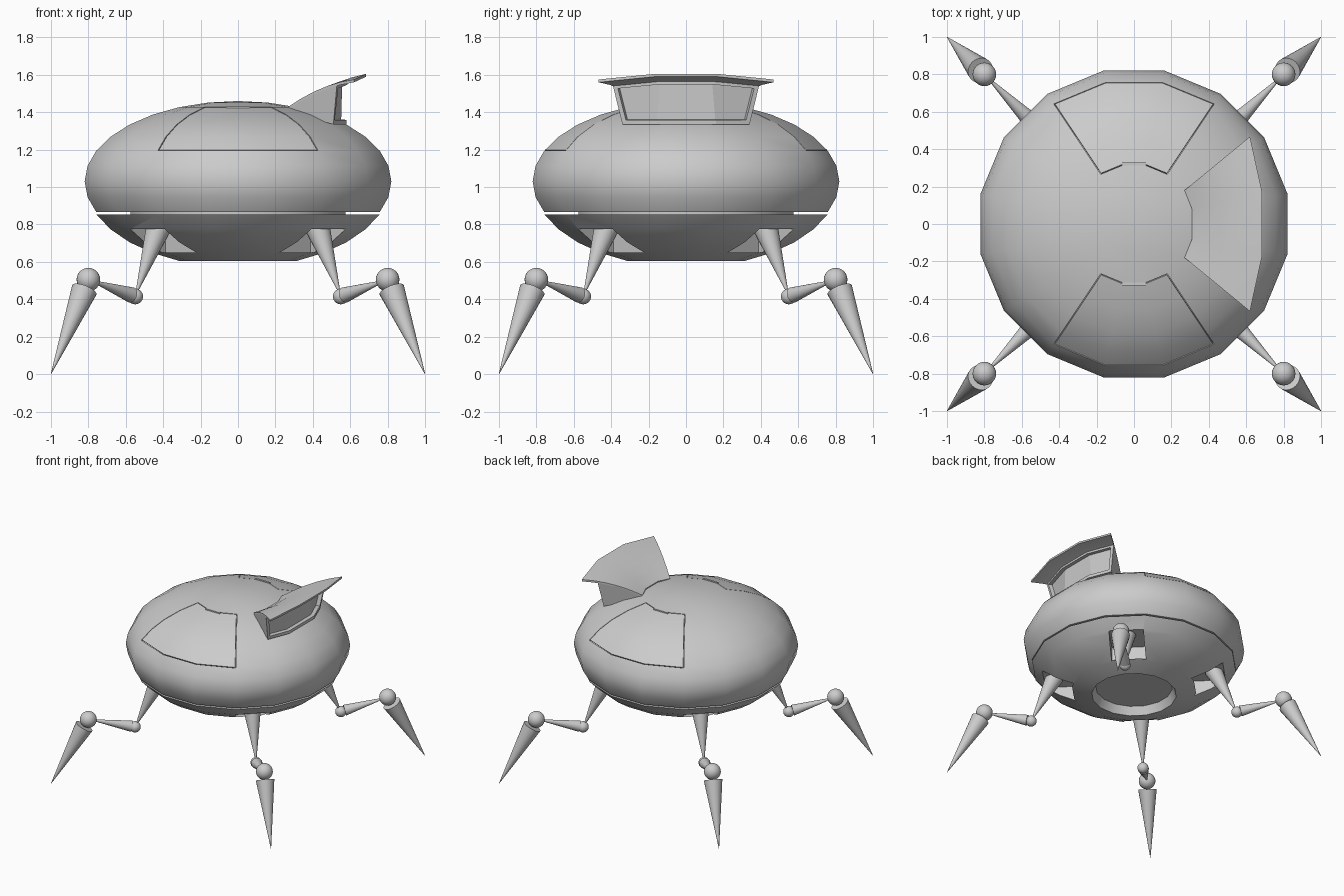
import bpy, bmesh
from math import sin, cos, radians, pi
from mathutils import Vector, Matrix

if "Cube" in bpy.data.objects:
    bpy.data.objects.remove(bpy.data.objects["Cube"])

SEG = 16
R, CZ, UP, LOW = 0.836, 1.03, 0.43, 0.46   # hull radius, centre height, upper / lower half heights


def finish(name, bm, angle=35):
    bmesh.ops.recalc_face_normals(bm, faces=bm.faces)
    return to_object(name, bm, angle)


def to_object(name, bm, angle=35):
    me = bpy.data.meshes.new(name)
    bm.to_mesh(me)
    bm.free()
    ob = bpy.data.objects.new(name, me)
    bpy.context.collection.objects.link(ob)
    smooth(ob, angle)
    return ob


def smooth(ob, angle):
    bpy.ops.object.select_all(action='DESELECT')
    ob.select_set(True)
    bpy.context.view_layer.objects.active = ob
    if angle:
        bpy.ops.object.shade_smooth_by_angle(angle=radians(angle))


def revolve(profile):
    """Lathe (r, z) points into a closed 16-sided solid; first and last points lie on the axis."""
    bm = bmesh.new()
    rings = []
    for r, z in profile:
        if r < 1e-5:
            rings.append([bm.verts.new((0, 0, z))] * SEG)
        else:
            rings.append([bm.verts.new((r * cos(a), r * sin(a), z))
                          for a in [2 * pi * (i + 0.5) / SEG for i in range(SEG)]])
    for a, b in zip(rings, rings[1:]):
        for i in range(SEG):
            j = (i + 1) % SEG
            vs = list(dict.fromkeys([a[i], a[j], b[j], b[i]]))
            bm.faces.new(vs)
    bmesh.ops.recalc_face_normals(bm, faces=bm.faces)
    return bm


def arc(first, last, half):
    return [(R * sin(radians(11.25 * k)), CZ + half * cos(radians(11.25 * k)))
            for k in range(first, last + 1)]


# Upper hull, with grooves around the front and back hatches
bm = revolve(arc(0, 10, UP) + [(0, CZ + UP * cos(radians(112.5)))])
for side in (-1, 1):
    hatch = []
    for f in bm.faces:
        c = f.calc_center_median()
        r = c.xy.length
        if c.z > 1.19 and r > 0.33 and c.y * side > r * cos(radians(33.5)):
            hatch.append(f)
    border = bmesh.ops.inset_region(bm, faces=hatch, thickness=0.005, use_even_offset=True)['faces']
    bmesh.ops.inset_region(bm, faces=border, thickness=0.0005, depth=-0.015)
to_object("upper_hull", bm)

# Hatch handles
for side, label in ((-1, "front"), (1, "back")):
    bm = bmesh.new()
    bmesh.ops.create_cube(bm, size=1, matrix=Matrix.Translation((0, 0.322 * side, 1.422))
                          @ Matrix.Diagonal((0.13, 0.016, 0.02, 1)))
    finish(label + "_hatch_handle", bm, 0)

# Core joining the two hull halves
finish("hull_core", revolve([(0, 0.83), (0.585, 0.83), (0.585, 0.89), (0, 0.89)]))

# Lower hull with recessed belly
low = arc(10, 14, LOW)
lower = to_object("lower_hull", revolve([(0, low[0][1])] + low + [(0.29, 0.67), (0, 0.67)]), 0)

# Leg sockets cut into the lower hull
bm = bmesh.new()
for k in range(4):
    bmesh.ops.create_cube(bm, size=1, matrix=Matrix.Rotation(radians(45 + 90 * k), 4, 'Z')
                          @ Matrix.Translation((0.70, 0, 0.7125)) @ Matrix.Diagonal((0.56, 0.26, 0.125, 1)))
cutter = finish("socket_cutter", bm, 0)
cutter.hide_render = True
mod = lower.modifiers.new("sockets", 'BOOLEAN')
mod.operation, mod.solver, mod.object = 'DIFFERENCE', 'EXACT', cutter
smooth(lower, 0)
bpy.ops.object.modifier_apply(modifier=mod.name)
bpy.data.objects.remove(cutter)
smooth(lower, 35)

# Open hatch on the right: inner edge, outer edge and sill points per column
INNER = [(0.27, -0.18, 1.43), (0.31, -0.08, 1.435), (0.31, 0.08, 1.435), (0.27, 0.18, 1.43)]
OUTER = [(0.62, -0.467, 1.575), (0.685, -0.17, 1.605), (0.685, 0.17, 1.605), (0.62, 0.467, 1.575)]
SILL = [(0.51, -0.34, 1.335), (0.58, -0.16, 1.335), (0.58, 0.16, 1.335), (0.51, 0.34, 1.335)]


def lid_point(c, t, drop=0.0):
    p = Vector(INNER[c]).lerp(Vector(OUTER[c]), t)
    p.z += 0.1 * t * (1 - t) - drop
    return p


def loft(bm, columns):
    """Join closed column polygons, cap the ends; returns the face strips by polygon edge."""
    cols = [[bm.verts.new(p) for p in col] for col in columns]
    n = len(cols[0])
    strips = [[bm.faces.new((a[i], a[(i + 1) % n], b[(i + 1) % n], b[i]))
               for a, b in zip(cols, cols[1:])] for i in range(n)]
    bm.faces.new(cols[0])
    bm.faces.new(cols[-1][::-1])
    bmesh.ops.recalc_face_normals(bm, faces=bm.faces)
    return strips


steps = [0, 0.2, 0.4, 0.6, 0.8, 1]
bm = bmesh.new()
loft(bm, [[lid_point(c, t) for t in steps] + [lid_point(c, t, 0.015) for t in steps[::-1]]
          for c in range(4)])
to_object("open_hatch_lid", bm, 15)

# Housing under the lid, with an inset window
steps = [0, 0.2, 0.4, 0.6, 0.74]
bm = bmesh.new()
strips = loft(bm, [[lid_point(c, t, 0.008) for t in steps]
                   + [SILL[c], (INNER[c][0], INNER[c][1], 1.40)] for c in range(4)])
window = strips[len(steps) - 1]
bmesh.ops.inset_region(bm, faces=window, thickness=0.024, use_even_offset=True)
bmesh.ops.inset_region(bm, faces=window, thickness=0.001, depth=-0.03)
to_object("open_hatch_housing", bm, 15)


# Legs
def cone(name, tip, base, radius):
    tip, base = Vector(tip), Vector(base)
    d = tip - base
    m = Matrix.Translation((tip + base) / 2) @ d.to_track_quat('Z', 'Y').to_matrix().to_4x4()
    bm = bmesh.new()
    bmesh.ops.create_cone(bm, cap_ends=True, segments=20, radius1=radius, radius2=0.001,
                          depth=d.length, matrix=m)
    to_object(name, bm, 40)


def ball(name, centre, radius):
    bm = bmesh.new()
    bmesh.ops.create_uvsphere(bm, u_segments=24, v_segments=14, radius=radius,
                              matrix=Matrix.Translation(centre))
    to_object(name, bm, 40)


for sx, sl in ((-1, "left"), (1, "right")):
    for sy, fl in ((-1, "front"), (1, "back")):
        def at(d, z):
            return (d * sx, d * sy, z)
        tag = fl + "_" + sl + "_"
        cone(tag + "upper_leg", at(0.55, 0.415), at(0.425, 0.785), 0.068)
        ball(tag + "ankle", at(0.55, 0.415), 0.042)
        cone(tag + "middle_leg", at(0.80, 0.505), at(0.57, 0.423), 0.042)
        ball(tag + "knee", at(0.80, 0.505), 0.063)
        cone(tag + "foot", at(1.0, 0.0), at(0.822, 0.45), 0.07)
